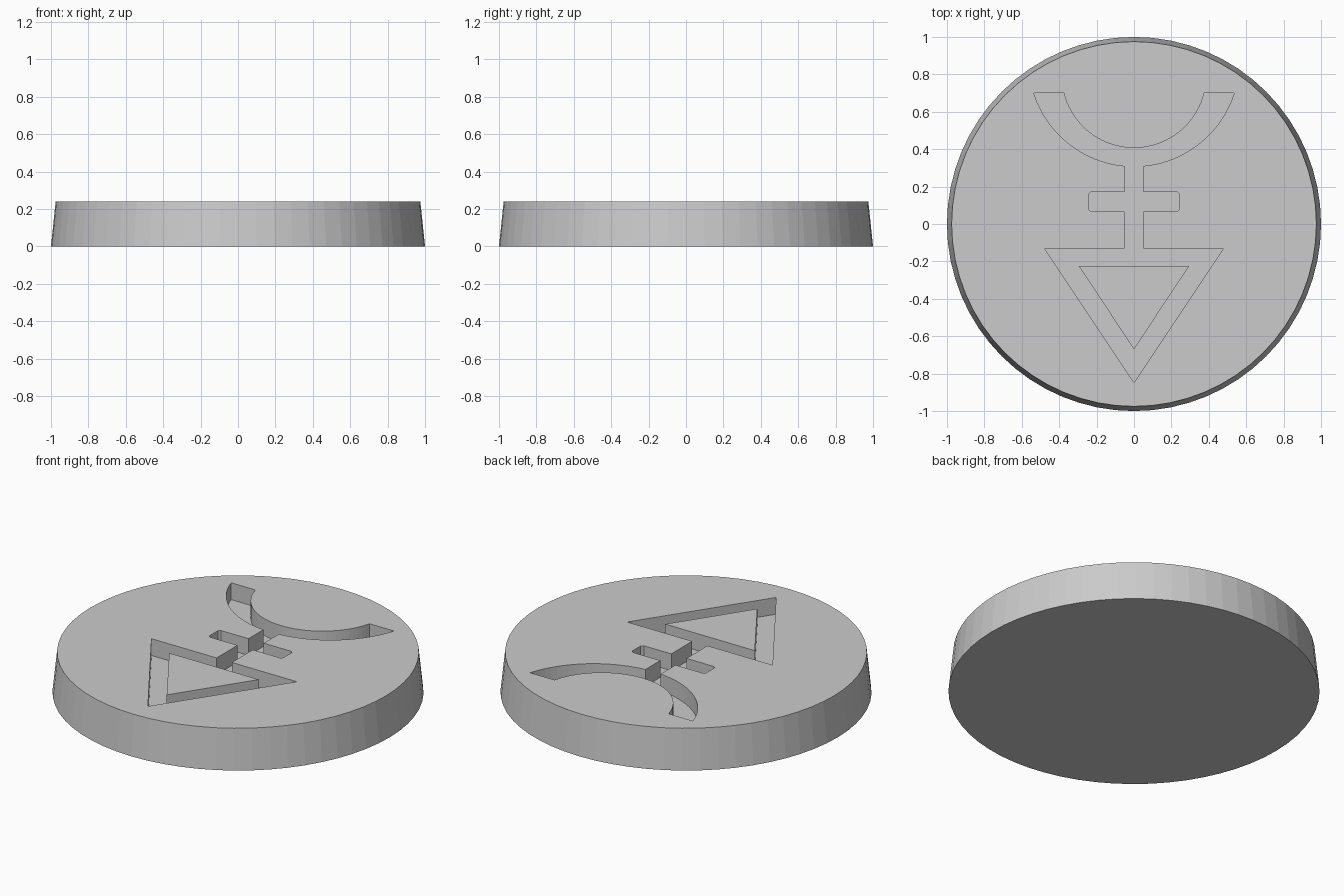
import bpy, bmesh
from math import sin, cos, pi, atan2, hypot

cube = bpy.data.objects.get("Cube")
if cube:
    bpy.data.objects.remove(cube)

HEIGHT, DEPTH, SIDES = 0.24, 0.1, 64
FLOOR = HEIGHT - DEPTH

grey = bpy.data.materials.new("plain grey")
grey.use_nodes = True
grey.diffuse_color = (0.6, 0.6, 0.6, 1)
grey.node_tree.nodes["Principled BSDF"].inputs["Base Color"].default_value = (0.6, 0.6, 0.6, 1)


def circle(r):
    return [(r * cos(2 * pi * i / SIDES), r * sin(2 * pi * i / SIDES)) for i in range(SIDES)]


def arc(cy, r, start, end, n=20):
    """Points of an arc around (0, cy) between two (x, y) points."""
    a = atan2(start[1] - cy, start[0])
    b = atan2(end[1] - cy, end[0])
    return [(r * cos(a + (b - a) * i / n), cy + r * sin(a + (b - a) * i / n)) for i in range(n + 1)]


# Right half of the engraved outline, from the lower tip up to the crescent
stem, bar, c = 0.05, 0.243, 0.012
half = [(0, -0.847), (0.478, -0.13), (stem, -0.13), (stem, 0.067),
        (bar - c, 0.067), (bar, 0.067 + c), (bar, 0.17 - c), (bar - c, 0.17), (stem, 0.17)]
outer_cy, outer_r = 0.87, 0.562
inner_cy, inner_r = 0.794, 0.387
horn = (0.536, 0.70)
join = (stem, outer_cy - (outer_r ** 2 - stem ** 2) ** 0.5)
half += arc(outer_cy, outer_r, join, horn)
half += arc(inner_cy, inner_r, (0.375, 0.70), (0, inner_cy - inner_r))
symbol = half + [(-x, y) for x, y in reversed(half[1:-1])]
island = [(0, -0.67), (0.295, -0.225), (-0.295, -0.225)]

bm = bmesh.new()


def ring(points, z):
    verts = [bm.verts.new((x, y, z)) for x, y in points]
    edges = [bm.edges.new((v, verts[i - 1])) for i, v in enumerate(verts)]
    return verts, edges


def wall(low, high):
    n = len(low)
    return [bm.faces.new((low[i], low[(i + 1) % n], high[(i + 1) % n], high[i])) for i in range(n)]


def fill(*edge_sets):
    bmesh.ops.triangle_fill(bm, edges=sum(edge_sets, []), use_beauty=True, normal=(0, 0, 1))


base_v, base_e = ring(circle(1.0), 0)
rim_v, rim_e = ring(circle(0.975), HEIGHT)
cut_v, cut_e = ring(symbol, HEIGHT)
bed_v, bed_e = ring(symbol, FLOOR)
foot_v, foot_e = ring(island, FLOOR)
top_v, top_e = ring(island, HEIGHT)

# Flat areas: top surface, engraved floor, island top and underside
fill(rim_e, cut_e)
fill(bed_e, foot_e)
bm.faces.new(top_v)
bm.faces.new(base_v[::-1])

# Tapered side and the walls of the engraving
wall(base_v, rim_v)
wall(bed_v, cut_v)
wall(foot_v, top_v)
bmesh.ops.recalc_face_normals(bm, faces=bm.faces)

mesh = bpy.data.meshes.new("engraved_disc")
bm.to_mesh(mesh)
bm.free()
mesh.materials.append(grey)
disc = bpy.data.objects.new("engraved_disc", mesh)
bpy.context.collection.objects.link(disc)
